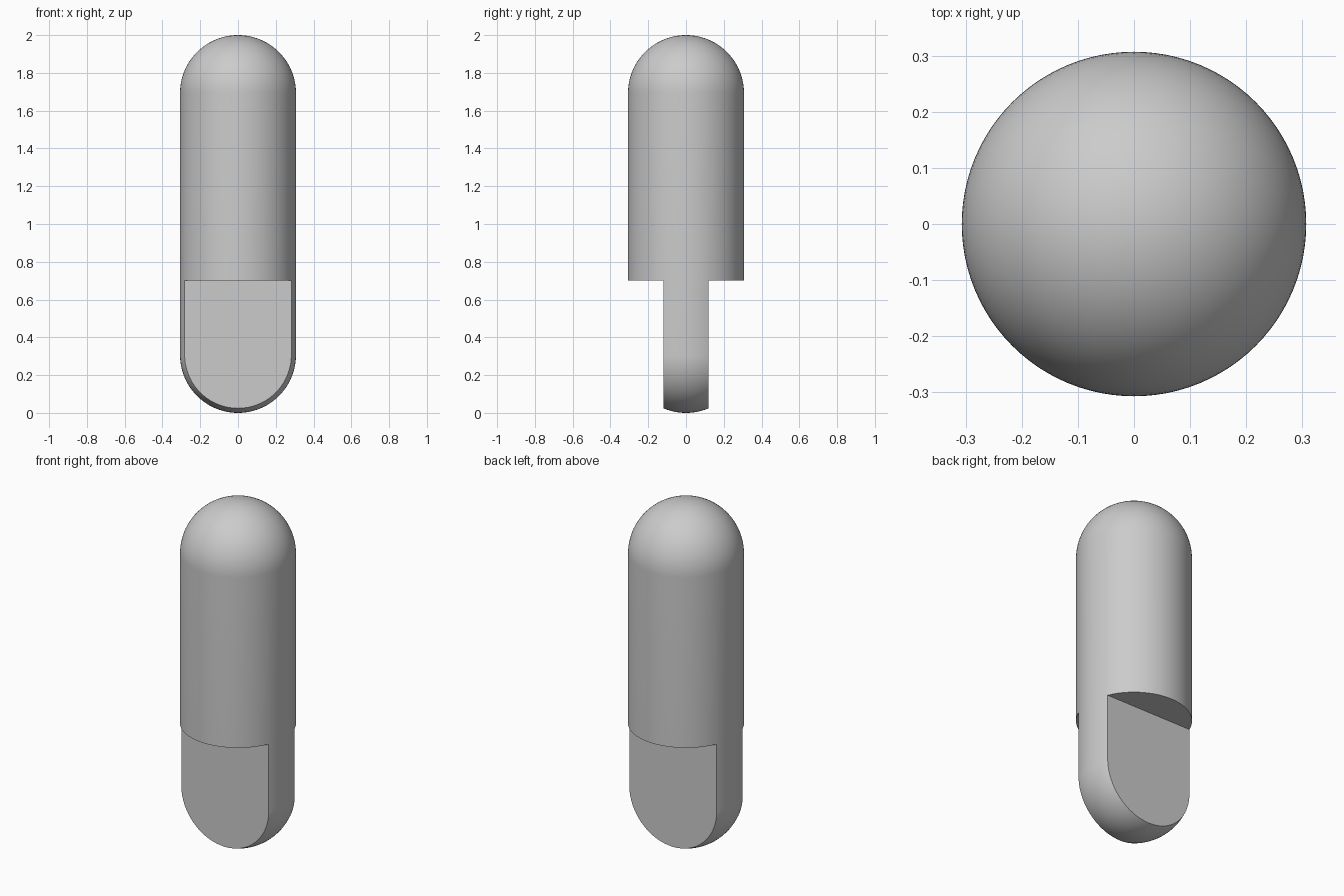
import bpy, bmesh
from math import sin, cos, pi, radians

if "Cube" in bpy.data.objects:
    bpy.data.objects.remove(bpy.data.objects["Cube"])

R, H = 0.307, 2.0      # capsule radius and height
STEP, HALF = 0.70, 0.12  # top of the flattened tang and its half thickness
SEGS, RINGS = 96, 24


def apply_cut(obj, cutter):
    mod = obj.modifiers.new("cut", 'BOOLEAN')
    mod.operation = 'DIFFERENCE'
    mod.solver = 'EXACT'
    mod.object = cutter
    bpy.context.view_layer.objects.active = obj
    bpy.ops.object.modifier_apply(modifier=mod.name)
    bpy.data.objects.remove(cutter, do_unlink=True)


# Capsule body: half profile revolved around z
arc = [i * pi / 2 / RINGS for i in range(RINGS + 1)]
profile = [(R * sin(a), R - R * cos(a)) for a in arc]
profile += [(R * cos(a), H - R + R * sin(a)) for a in arc]
bm = bmesh.new()
verts = [bm.verts.new((x, 0, z)) for x, z in profile]
edges = [bm.edges.new(pair) for pair in zip(verts, verts[1:])]
bmesh.ops.spin(bm, geom=verts + edges, cent=(0, 0, 0), axis=(0, 0, 1),
               angle=2 * pi, steps=SEGS, use_merge=True)
bmesh.ops.remove_doubles(bm, verts=bm.verts, dist=1e-5)
bmesh.ops.recalc_face_normals(bm, faces=bm.faces)
mesh = bpy.data.meshes.new("capsule_peg")
bm.to_mesh(mesh)
bm.free()
peg = bpy.data.objects.new("capsule_peg", mesh)
bpy.context.collection.objects.link(peg)

# Front and back notches leave a flat tang at the lower end
for side in (-1, 1):
    bpy.ops.mesh.primitive_cube_add(size=1, location=(0, side * (HALF + 0.5), STEP - 0.5))
    cutter = bpy.context.object
    cutter.name = "notch_cutter"
    cutter.hide_render = True
    cutter.scale = (1, 1, 1)
    bpy.context.view_layer.update()
    apply_cut(peg, cutter)

# Smooth shading with crisp notch edges
bpy.ops.object.select_all(action='DESELECT')
peg.select_set(True)
bpy.context.view_layer.objects.active = peg
bpy.ops.object.shade_smooth_by_angle(angle=radians(20))
